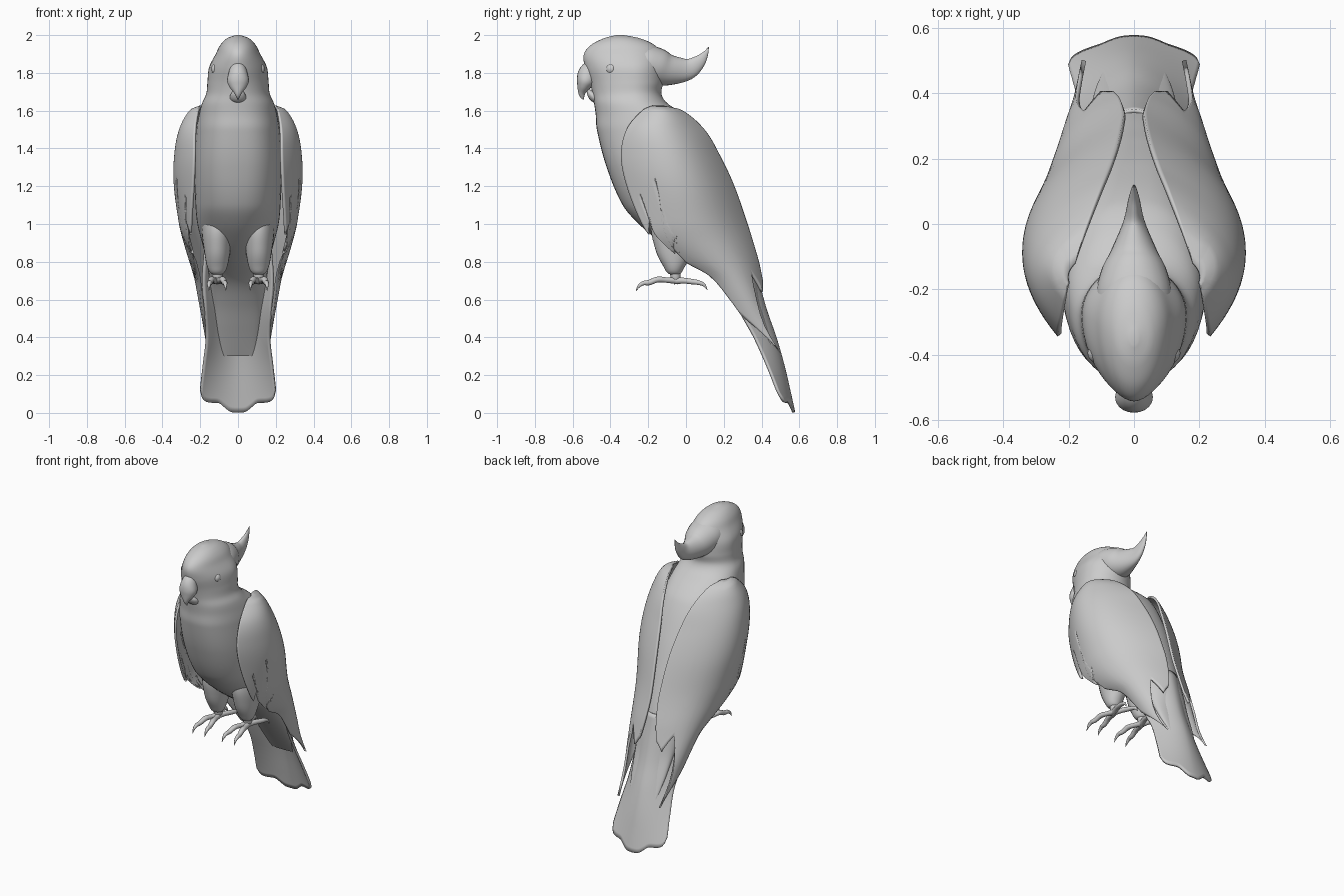
import bpy, math
from mathutils import Vector


def make(name, verts, faces, thick=0, angle=50):
    me = bpy.data.meshes.new(name)
    me.from_pydata([tuple(v) for v in verts], [], faces)
    ob = bpy.data.objects.new(name, me)
    bpy.context.collection.objects.link(ob)
    bpy.ops.object.select_all(action='DESELECT')
    ob.select_set(True)
    bpy.context.view_layer.objects.active = ob
    bpy.ops.object.mode_set(mode='EDIT')
    bpy.ops.mesh.select_all(action='SELECT')
    bpy.ops.mesh.normals_make_consistent(inside=False)
    bpy.ops.object.mode_set(mode='OBJECT')
    bpy.ops.object.shade_smooth_by_angle(angle=math.radians(angle))
    if thick:
        m = ob.modifiers.new("thickness", 'SOLIDIFY')
        m.thickness = thick
        m.offset = 0
    return ob


def sample(tab, k):
    """Smooth (cubic Hermite) lookup in a table whose first column is the key."""
    if tab[0][0] > tab[-1][0]:
        tab = tab[::-1]
    k = min(max(k, tab[0][0]), tab[-1][0])
    i = max(j for j in range(len(tab) - 1) if tab[j][0] <= k)
    a, b = tab[i], tab[i + 1]
    h = b[0] - a[0]
    t = (k - a[0]) / h

    def slope(j, c):
        p, q = tab[max(j - 1, 0)], tab[min(j + 1, len(tab) - 1)]
        return (q[c] - p[c]) / (q[0] - p[0])
    return [a[c] * (2*t**3 - 3*t*t + 1) + b[c] * (3*t*t - 2*t**3)
            + h * (slope(i, c) * (t**3 - 2*t*t + t) + slope(i + 1, c) * (t**3 - t*t))
            for c in range(1, len(a))]


def grid_faces(rows, cols, closed):
    n = cols if closed else cols - 1
    return [(r*cols + c, r*cols + (c+1) % cols, (r+1)*cols + (c+1) % cols, (r+1)*cols + c)
            for r in range(rows - 1) for c in range(n)]


def loft(name, rings):
    n = len(rings[0])
    faces = grid_faces(len(rings), n, True)
    faces += [tuple(range(n)), tuple(range((len(rings)-1)*n, len(rings)*n))]
    return make(name, [v for r in rings for v in r], faces)


def tube(name, path, n=16, sub=5):
    """Path rows: x, y, z, half width along x, half width across."""
    tab = [(i, *p) for i, p in enumerate(path)]
    pts = [sample(tab, i / sub) for i in range((len(path) - 1) * sub + 1)]
    rings = []
    for i, p in enumerate(pts):
        d = Vector(pts[min(i+1, len(pts)-1)][:3]) - Vector(pts[max(i-1, 0)][:3])
        up = d.cross(Vector((1, 0, 0))).normalized()
        side = up.cross(d).normalized()
        rings.append([Vector(p[:3]) + side * max(p[3], .001) * math.cos(a)
                      + up * max(p[4], .001) * math.sin(a)
                      for a in (2 * math.pi * j / n for j in range(n))])
    return loft(name, rings)


# Head and body: z, front y, widest y, back y, half width, roundness
BODY = [(2.0, -.37, -.35, -.33, .012, 1), (1.985, -.43, -.34, -.25, .055, 1),
        (1.95, -.50, -.32, -.17, .092, 1), (1.9, -.54, -.30, -.13, .118, 1.1),
        (1.83, -.535, -.28, -.12, .153, 1.15), (1.75, -.51, -.28, -.12, .162, 1.1),
        (1.69, -.495, -.28, -.13, .168, 1), (1.64, -.487, -.26, -.10, .19, .9),
        (1.58, -.478, -.22, -.01, .206, .85), (1.5, -.472, -.18, .07, .22, .8),
        (1.3, -.42, -.12, .175, .23, .78), (1.1, -.335, -.03, .255, .225, .85),
        (1.0, -.25, .04, .29, .215, .95), (.9, -.13, .11, .325, .19, 1),
        (.8, .01, .19, .355, .165, 1), (.7, .16, .27, .38, .15, 1),
        (.58, .27, .34, .40, .135, 1), (.45, .365, .405, .44, .12, 1),
        (.3, .47, .48, .49, .09, 1)]
N = 48
rings = []
for i in range(121):
    # denser slices near the crown
    z = 2.0 - 1.7 * (i / 120) ** 1.4
    yf, yc, yb, hw, e = sample(BODY, z)
    ring = []
    for j in range(N):
        a = 2 * math.pi * j / N
        s, c = math.sin(a), math.cos(a)
        y = yc - c * (yc - yf if c > 0 else yb - yc)
        ring.append((math.copysign(hw * abs(s) ** e, s), y, z))
    rings.append(ring)
loft("body", rings)

# Crest sweeping back from the crown
tube("crest", [(0, -.36, 1.87, .07, .08), (0, -.24, 1.855, .115, .10), (0, -.15, 1.83, .103, .10),
               (0, -.08, 1.815, .07, .08), (0, .01, 1.82, .032, .057), (0, .07, 1.86, .018, .035),
               (0, .105, 1.905, .008, .014), (0, .12, 1.938, .001, .001)], 24)

# Hooked beak
tube("upper_beak", [(0, -.45, 1.83, .03, .05), (0, -.508, 1.805, .047, .055), (0, -.53, 1.76, .058, .05),
                    (0, -.543, 1.725, .045, .034), (0, -.551, 1.695, .022, .02),
                    (0, -.549, 1.675, .01, .012), (0, -.543, 1.657, .001, .001)], 20)
tube("lower_beak", [(0, -.44, 1.665, .05, .03), (0, -.48, 1.672, .045, .03), (0, -.505, 1.69, .036, .02),
                    (0, -.518, 1.71, .018, .008)], 16)

# Tail: z, centre y, half width, forward sweep of the sides
TAIL = [(.85, .345, .175, .15), (.7, .38, .185, .15), (.55, .42, .175, .14), (.4, .472, .166, .11),
        (.25, .515, .183, .085), (.1, .55, .2, .06), (0, .572, .2, .045)]
EDGE = [(0, .003), (.2, .007), (.36, .03), (.5, .052), (.8, .058), (.93, .075), (1, .12)]
C, R = 41, 31
verts = []
for r in range(R):
    for c in range(C):
        u = 2 * c / (C - 1) - 1
        low = sample(EDGE, abs(u))[0]
        z = .85 + (low - .85) * r / (R - 1)
        yc, hw, sweep = sample(TAIL, z)
        verts.append((u * hw, yc - sweep * abs(u) ** 1.8, z))
make("tail", verts, grid_faces(R, C, False), .014)

# Wing slices: z, front edge x y, outermost x y, inner back edge x y
WING = [(1.62, .20, -.18, .20, -.15, .18, -.12), (1.6, .21, -.225, .245, -.12, .15, -.03),
        (1.5, .225, -.31, .298, -.10, .105, .09), (1.36, .228, -.34, .322, -.05, .07, .175),
        (1.2, .235, -.31, .32, .01, .045, .25), (1.0, .248, -.23, .285, .09, .03, .32),
        (.92, .248, -.17, .262, .14, .03, .345), (.8, .225, 0, .228, .23, .042, .38),
        (.73, .207, .125, .21, .28, .055, .395), (.6, .19, .235, .19, .345, .085, .42),
        (.48, .175, .325, .173, .40, .115, .455), (.31, .15, .50, .152, .505, .142, .51)]
# Feather ends: column, start s, end s, end z (s = position around the slice)
ENDS = [(0, 0, 0, .945), (.09, .09, .08, 1.035), (.17, .17, .02, .845), (.25, .25, .22, .95),
        (.34, .34, .0, .80), (.45, .45, .0, .73), (.58, .58, .0, .52), (.72, .72, .4, .315),
        (.83, .83, .76, .74), (.93, .93, .93, .64), (1, 1, 1, .70)]
cols = []
for a, b in zip(ENDS, ENDS[1:]):
    cols += [[p + (q - p) * k / 6 for p, q in zip(a, b)] for k in range(6)]
cols.append(ENDS[-1])
R = 45
for side, label in ((-1, "right"), (1, "left")):
    verts = []
    for r in range(R):
        t = (r / (R - 1)) ** 1.3
        for _, s0, s1, ze in cols:
            z = 1.62 + (ze - 1.62) * t
            s = s0 + (s1 - s0) * t ** 2
            xf, yf, xo, yo, xb, yb = sample(WING, z)
            cx, cy = 2*xo - (xf + xb) / 2, 2*yo - (yf + yb) / 2
            w = ((1-s)**2, 2*s*(1-s), s*s)
            verts.append((side * (w[0]*xf + w[1]*cx + w[2]*xb), w[0]*yf + w[1]*cy + w[2]*yb, z))
    make(label + "_wing", verts, grid_faces(R, len(cols), False), .014)

    # Eye
    bpy.ops.mesh.primitive_uv_sphere_add(segments=24, ring_count=12, radius=.03,
                                         location=(side * .112, -.395, 1.82))
    bpy.context.object.name = label + "_eye"
    bpy.ops.object.shade_smooth()

    # Feathered thigh and shank
    x = side * .11
    tube(label + "_thigh", [(x, .06, 1.18, .07, .10), (x, .0, 1.06, .085, .15), (x, -.04, .95, .082, .15),
                            (x, -.06, .86, .07, .105), (x, -.062, .78, .055, .06),
                            (x, -.06, .74, .035, .035), (x, -.06, .728, .005, .005)], 24)
    tube(label + "_shank", [(x, -.06, .77, .028, .028), (x, -.055, .72, .027, .027),
                            (x, -.053, .685, .015, .02)], 12)

    # Two toes forward, two back, each ending in a curved claw
    for k in (-1, 1):
        tube(label + "_front_toe", [(x, -.045, .70, .02, .02), (x + k*.018, -.10, .703, .016, .015),
                                    (x + k*.03, -.15, .706, .017, .016), (x + k*.038, -.195, .69, .014, .015),
                                    (x + k*.042, -.225, .687, .012, .012), (x + k*.044, -.25, .67, .007, .008),
                                    (x + k*.045, -.265, .645, .001, .001)], 10)
        tube(label + "_back_toe", [(x, -.06, .70, .02, .02), (x + k*.02, -.01, .70, .016, .016),
                                   (x + k*.032, .03, .695, .016, .015), (x + k*.04, .065, .69, .014, .013),
                                   (x + k*.044, .095, .678, .008, .009), (x + k*.045, .113, .65, .001, .001)], 10)
